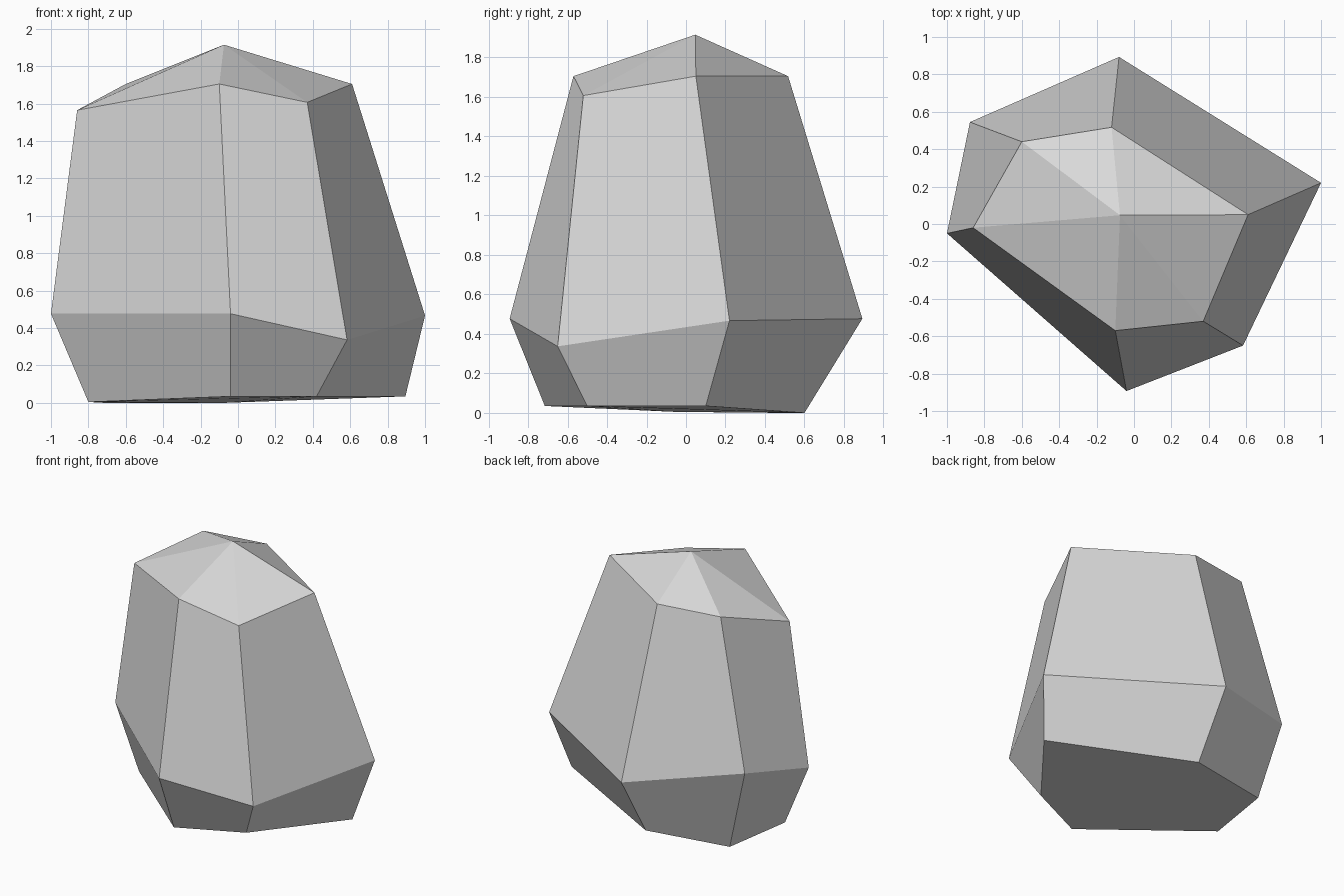
import bpy
import bmesh

cube = bpy.data.objects.get("Cube")
if cube:
    bpy.data.objects.remove(cube, do_unlink=True)


def make_material(name, colour):
    material = bpy.data.materials.new(name)
    material.use_nodes = True
    material.diffuse_color = colour
    material.node_tree.nodes["Principled BSDF"].inputs["Base Color"].default_value = colour
    return material


# Six-sided cross-sections, counter-clockwise from the right-hand corner
base_ring = [(-.80, -.05, .005), (-.04, -.715, .035), (.42, -.50, .035),
             (.895, .10, .035), (-.08, .60, 0), (-.71, .487, 0)]
belly_ring = [(-1, -.05, .477), (-.04, -.893, .477), (.583, -.65, .337),
              (1, .22, .467), (-.08, .893, .477), (-.877, .545, .625)]
shoulder_ring = [(-.86, -.02, 1.565), (-.10, -.57, 1.705), (.37, -.52, 1.607),
                 (.61, .05, 1.705), (-.12, .517, 1.705), (-.60, .44, 1.705)]
peak = (-.075, .047, 1.915)

bm = bmesh.new()
rings = [[bm.verts.new(point) for point in ring]
         for ring in (base_ring, belly_ring, shoulder_ring)]
sides = len(base_ring)

# Faceted walls between neighbouring cross-sections
for lower, upper in zip(rings, rings[1:]):
    for i in range(sides):
        j = (i + 1) % sides
        bm.faces.new((lower[j], upper[j], upper[i], lower[i]))

# Pointed crown
tip = bm.verts.new(peak)
crown = rings[-1]
for i in range(sides):
    bm.faces.new((crown[i], crown[(i + 1) % sides], tip))

# Underside
bm.faces.new(list(reversed(rings[0])))

mesh = bpy.data.meshes.new("rock")
bm.to_mesh(mesh)
bm.free()
mesh.materials.append(make_material("stone grey", (.7, .7, .7, 1)))
rock = bpy.data.objects.new("rock", mesh)
bpy.context.collection.objects.link(rock)
